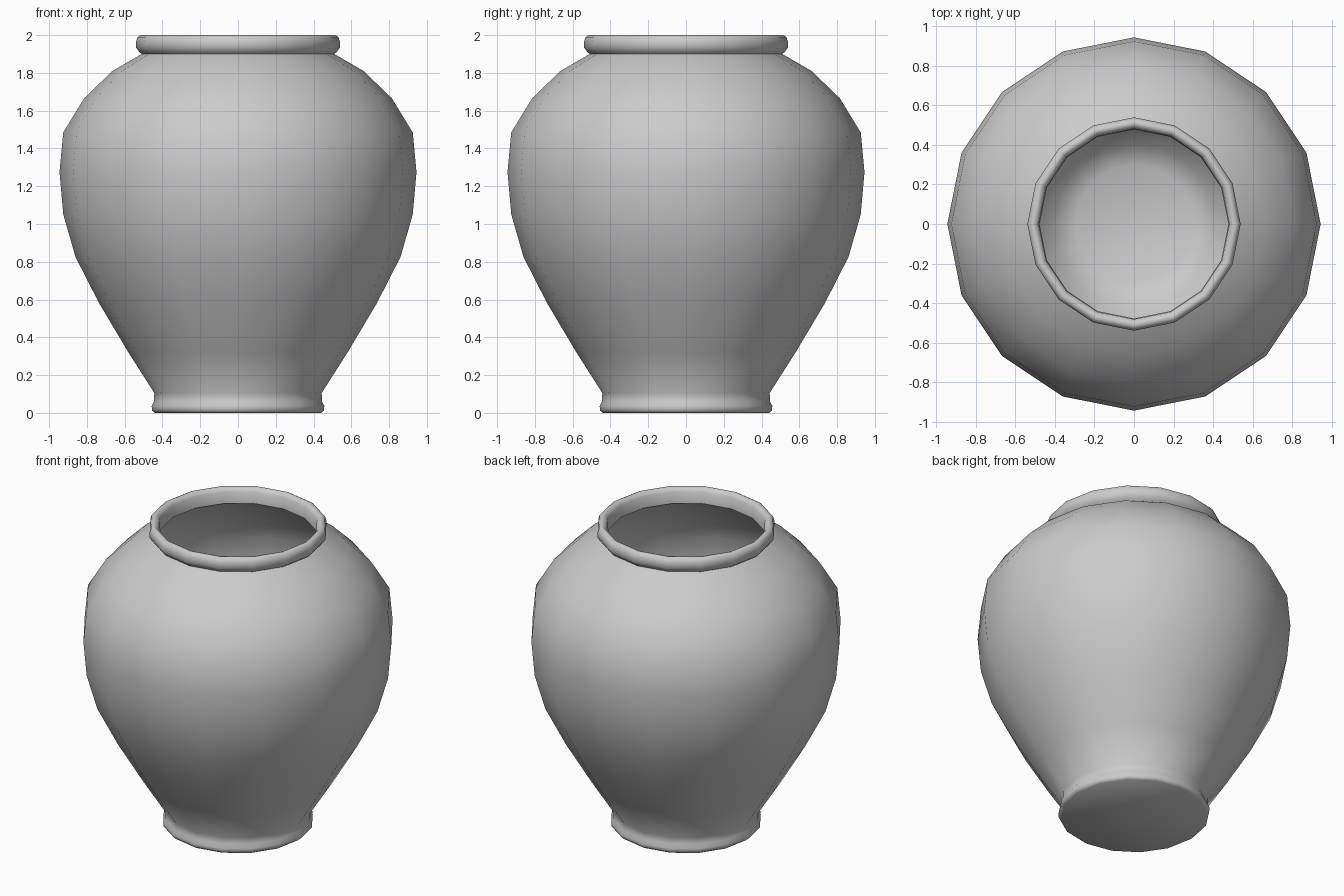
import bpy, bmesh, math

SIDES = 16

cube = bpy.data.objects.get("Cube")
if cube:
    bpy.data.objects.remove(cube, do_unlink=True)

# Plain grey clay
clay = bpy.data.materials.new("grey_clay")
clay.use_nodes = True
clay.diffuse_color = (0.6, 0.6, 0.6, 1)
clay.node_tree.nodes["Principled BSDF"].inputs["Base Color"].default_value = clay.diffuse_color

# Profiles as (radius, height), from the foot upwards
foot = [(0.44, 0), (0.455, 0.012), (0.457, 0.035), (0.445, 0.06), (0.443, 0.105)]
body = [(0.58, 0.32), (0.735, 0.58), (0.86, 0.825), (0.925, 1.05), (0.945, 1.275),
        (0.925, 1.485), (0.815, 1.665), (0.665, 1.81), (0.51, 1.9)]
rim = [(0.525, 1.913), (0.54, 1.935), (0.54, 1.965), (0.532, 1.99), (0.515, 2),
       (0.498, 1.996), (0.482, 1.975), (0.478, 1.9)]
# Inner wall follows the body down to a flat floor
WALL = 0.035
inside = [(r - WALL, z) for r, z in reversed(body[:-1])] + [(0.41, 0.1), (0.3, 0.05)]


def lathe(name, profile):
    """Spin a profile round z and cap both ends."""
    bm = bmesh.new()
    rings = []
    for r, z in profile:
        angles = [math.tau * i / SIDES for i in range(SIDES)]
        rings.append([bm.verts.new((r * math.cos(a), r * math.sin(a), z)) for a in angles])
    for low, high in zip(rings, rings[1:]):
        for i in range(SIDES):
            j = (i + 1) % SIDES
            bm.faces.new((low[i], low[j], high[j], high[i]))
    bm.faces.new(rings[0][::-1])
    bm.faces.new(rings[-1])
    bmesh.ops.recalc_face_normals(bm, faces=bm.faces)
    mesh = bpy.data.meshes.new(name)
    bm.to_mesh(mesh)
    bm.free()
    mesh.materials.append(clay)
    obj = bpy.data.objects.new(name, mesh)
    bpy.context.collection.objects.link(obj)
    return obj


# Hollow jar with foot, belly and rolled rim
jar = lathe("jar", foot + body + rim + inside)
bpy.ops.object.select_all(action="DESELECT")
jar.select_set(True)
bpy.context.view_layer.objects.active = jar
bpy.ops.object.shade_smooth_by_angle(angle=math.radians(50))
